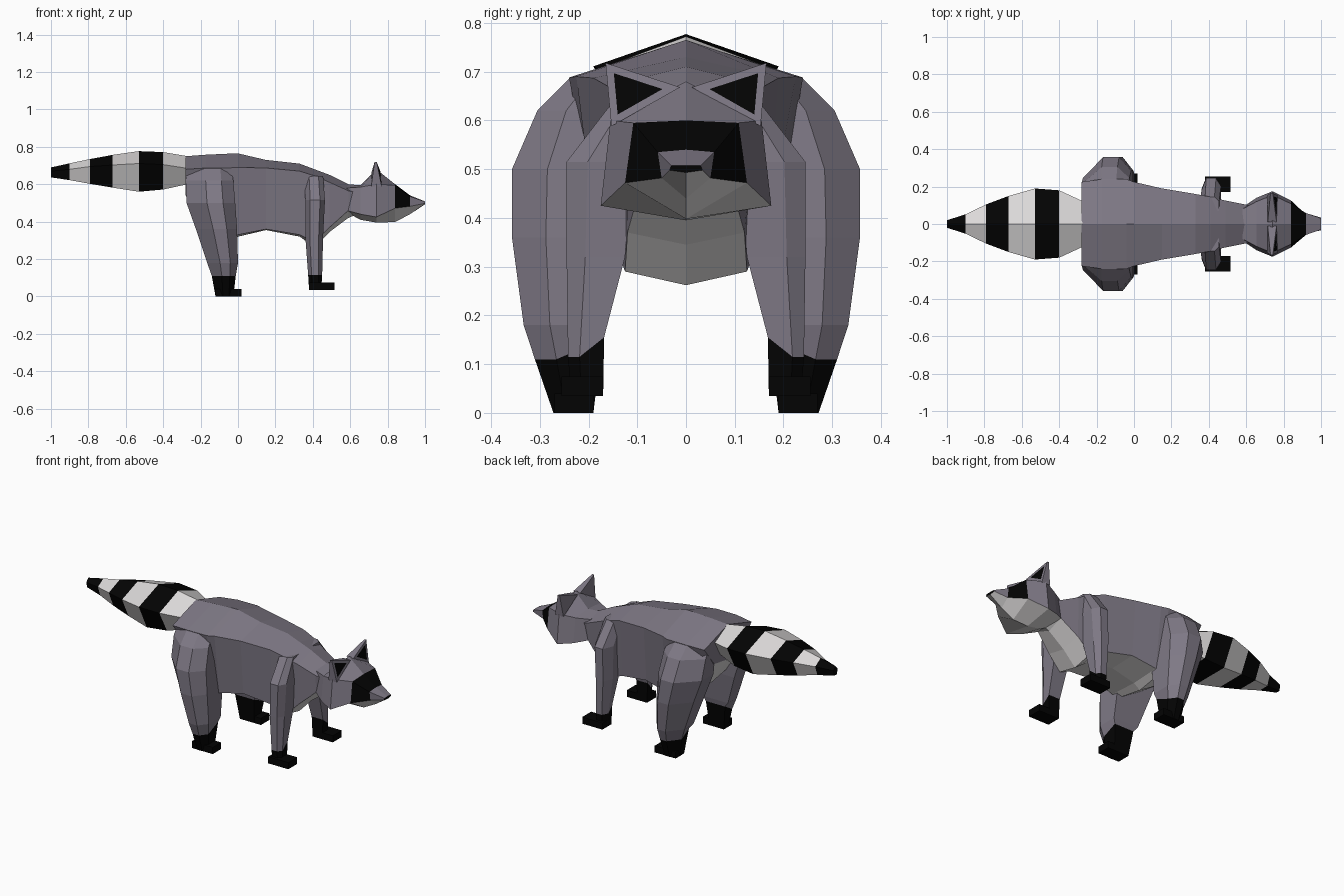
import bpy, bmesh

if "Cube" in bpy.data.objects:
    bpy.data.objects.remove(bpy.data.objects["Cube"])


def material(name, rgb):
    m = bpy.data.materials.new(name)
    m.diffuse_color = (*rgb, 1)
    m.use_nodes = True
    m.node_tree.nodes["Principled BSDF"].inputs["Base Color"].default_value = m.diffuse_color
    return m


FUR, PALE, BLACK = 0, 1, 2
MATS = [material("purple grey fur", (0.21, 0.19, 0.235)),
        material("pale fur", (0.72, 0.70, 0.70)),
        material("black fur", (0.001, 0.001, 0.001))]


def finish(bm, name):
    bmesh.ops.recalc_face_normals(bm, faces=bm.faces)
    me = bpy.data.meshes.new(name)
    bm.to_mesh(me)
    bm.free()
    for m in MATS:
        me.materials.append(m)
    ob = bpy.data.objects.new(name, me)
    bpy.context.collection.objects.link(ob)
    return ob


def loft(name, rings, rule):
    """Skin a list of rings; rule(station, edge) picks the colour, station -1 / last = caps."""
    bm = bmesh.new()
    vs = [[bm.verts.new(p) for p in r] for r in rings]
    n = len(rings[0])
    for i in range(len(vs) - 1):
        for j in range(n):
            k = (j + 1) % n
            f = bm.faces.new((vs[i][j], vs[i][k], vs[i + 1][k], vs[i + 1][j]))
            f.material_index = rule(i, j)
    bm.faces.new(vs[0]).material_index = rule(-1, 0)
    bm.faces.new(vs[-1]).material_index = rule(len(vs) - 1, 0)
    return finish(bm, name)


def section(x, half):
    """Mirror a half outline (top to bottom) into a full ring at x."""
    pts = half + [(-y, z) for y, z in reversed(half) if y > 0]
    return [(x, y, z) for y, z in pts]


# Body: x, top z, shoulder (y, z), lower side (y, z), bottom z
body = [(-.28, .75, .225, .68, .13, .56, .54),
        (-.17, .758, .24, .687, .17, .40, .37),
        (-.04, .764, .24, .688, .17, .32, .29),
        (0, .765, .225, .69, .18, .33, .32),
        (.15, .73, .19, .687, .165, .36, .355),
        (.33, .71, .16, .67, .14, .33, .32),
        (.41, .68, .145, .645, .125, .29, .262),
        (.49, .65, .125, .61, .12, .37, .345),
        (.59, .60, .105, .565, .095, .46, .42),
        (.66, .57, .09, .55, .08, .48, .45)]
loft("body", [section(x, [(0, t), (sy, sz), (ly, lz), (0, b)])
              for x, t, sy, sz, ly, lz, b in body],
     lambda i, j: PALE if j in (2, 3) and i >= 0 else FUR)

# Head with mask, pale chin and black nose tip: same layout as the body
head = [(.58, .60, .08, .58, .09, .46, .45),
        (.655, .595, .12, .585, .14, .44, .41),
        (.74, .68, .155, .60, .175, .425, .395),
        (.84, .60, .108, .595, .125, .472, .398),
        (.92, .54, .058, .535, .05, .482, .44),
        (1.0, .508, .030, .507, .034, .498, .493)]


def head_colour(i, j):
    if i == 5 or (i == 3 and j not in (2, 3)):
        return BLACK
    return PALE if j in (2, 3) and i >= 0 else FUR


loft("head", [section(x, [(0, t), (sy, sz), (ly, lz), (0, b)])
              for x, t, sy, sz, ly, lz, b in head], head_colour)

# Striped tail: x, half width, top z, side z, bottom z
tail = [(-.27, .12, .75, .685, .60), (-.40, .18, .772, .705, .572),
        (-.53, .19, .777, .711, .56), (-.67, .15, .757, .703, .582),
        (-.79, .105, .735, .695, .602), (-.90, .052, .712, .68, .622),
        (-1.0, .02, .69, .67, .637)]
loft("tail", [section(x, [(0, t), (w, s), (w * .6, b)]) for x, w, t, s, b in tail],
     lambda i, j: BLACK if i % 2 or i > 5 else PALE)


def leg_ring(z, x0, x1, yi, yo, side, back, lift):
    """Box outline with chamfered outer corners; lift raises the inner edge."""
    w, d = x1 - x0, (yo - yi)
    pts = [(x0, yi, z + lift), (x1, yi, z + lift), (x1, yo - d * .32, z),
           (x1 - w * .25, yo, z), (x0 + w * back, yo, z), (x0, yo - d * .5, z)]
    return [(x, y * side, h) for x, y, h in pts]


def block(name, x0, x1, y0, y1, z0, z1, side):
    ring = [(x0, y0), (x1, y0), (x1, y1), (x0, y1)]
    loft(name, [[(x, y * side, z) for x, y in ring] for z in (z0, z1)],
         lambda i, j: BLACK)


# Leg stations: z, back x, front x, inner y, outer y
hind = [(.685, -.275, -.035, .10, .24), (.62, -.28, -.025, .12, .305),
        (.50, -.275, -.015, .13, .357), (.36, -.225, -.005, .14, .357),
        (.18, -.165, 0, .165, .333), (.11, -.14, -.012, .172, .31),
        (0, -.12, -.025, .19, .272)]
front = [(.645, .355, .455, .07, .145), (.515, .36, .465, .11, .245),
         (.32, .36, .455, .125, .245), (.115, .375, .45, .168, .242),
         (.035, .38, .445, .17, .236)]

for side, label in ((-1, "right"), (1, "left")):
    # Legs with black lower ends, and feet
    for name, rows, back in (("hind_leg", hind, .42), ("front_leg", front, .25)):
        n = len(rows)
        loft(f"{name}_{label}",
             [leg_ring(*r, side, back, .04 if k == n - 2 else 0) for k, r in enumerate(rows)],
             lambda i, j, n=n: BLACK if i >= n - 2 else FUR)
    block(f"hind_foot_{label}", -.12, .02, .19, .27, 0, .04, side)
    block(f"front_foot_{label}", .38, .515, .17, .255, .035, .075, side)

    # Ear: tapered triangular wedge with an inset black front
    bm = bmesh.new()
    outline = [(.165, .718), (.012, .668), (.153, .588)]
    fr = [bm.verts.new((x, y * side, z)) for x, (y, z) in zip((.742, .762, .768), outline)]
    bk = [bm.verts.new((x, y * side, z)) for x, (y, z) in zip((.73, .715, .712), outline)]
    face = bm.faces.new(fr)
    bm.faces.new(bk)
    for a in range(3):
        b = (a + 1) % 3
        bm.faces.new((fr[a], fr[b], bk[b], bk[a]))
    bmesh.ops.recalc_face_normals(bm, faces=bm.faces)
    bmesh.ops.inset_individual(bm, faces=[face], thickness=.015, use_even_offset=True)
    face.material_index = BLACK
    finish(bm, f"ear_{label}")
